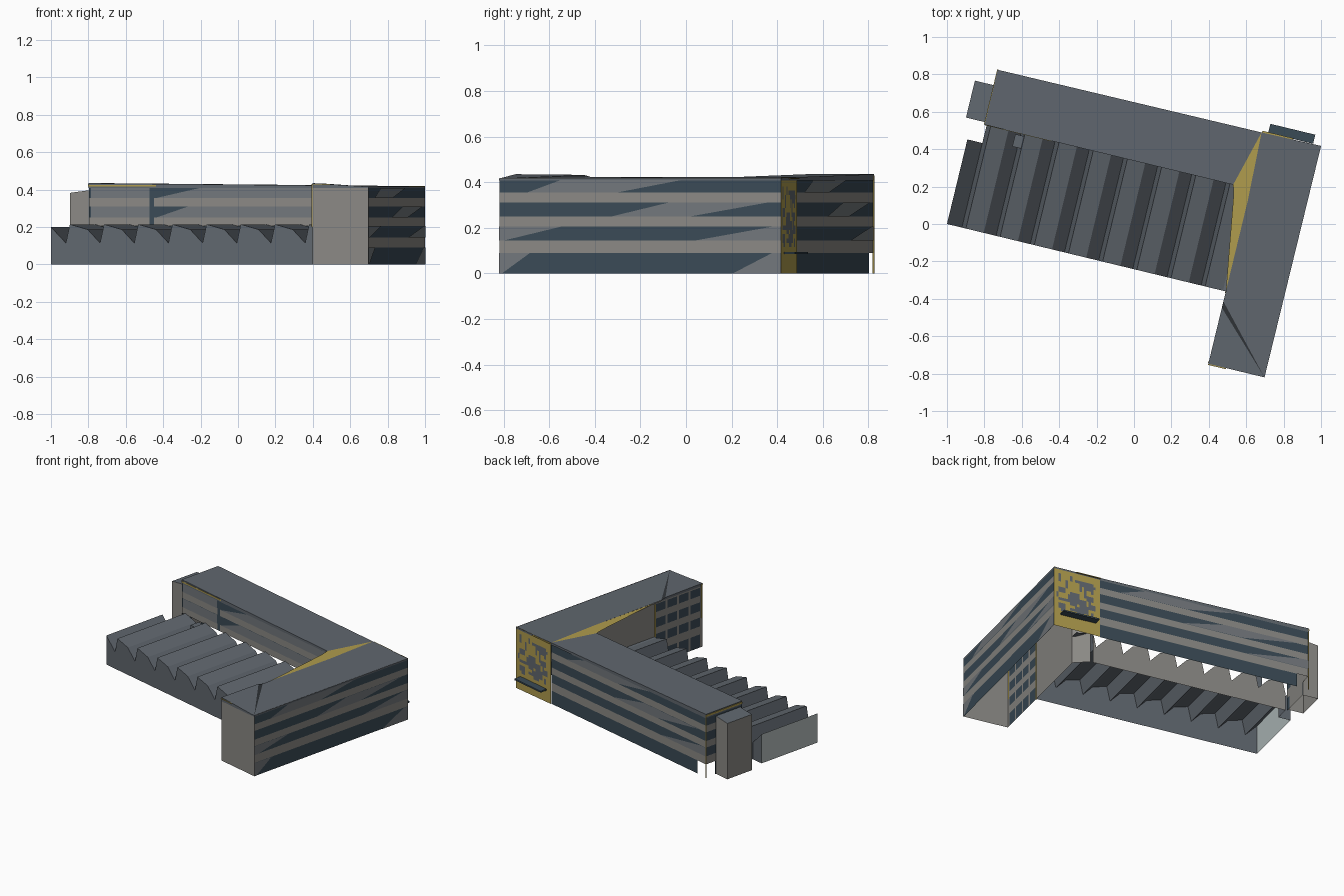
import bpy, math, random
from mathutils import Vector

if "Cube" in bpy.data.objects:
    bpy.data.objects.remove(bpy.data.objects["Cube"])

random.seed(4)
ANG = math.radians(13.6)
C, S = math.cos(ANG), math.sin(ANG)


def P(u, v, z):
    """Site axes (u along the long wing, v across it) to world."""
    return Vector((u * C + v * S, -u * S + v * C, z))


COLOURS = [("wall_grey", (.255, .248, .232)), ("slate", (.117, .135, .157)),
           ("blue_glass", (.042, .069, .092)), ("ochre", (.43, .33, .075)),
           ("pale_glass", (.17, .185, .20)), ("dark_gap", (.03, .035, .04)),
           ("pale_panel", (.46, .52, .52))]
MATS = []
for name, col in COLOURS:
    m = bpy.data.materials.new(name)
    m.diffuse_color = (*col, 1)
    m.use_nodes = True
    m.node_tree.nodes["Principled BSDF"].inputs["Base Color"].default_value = m.diffuse_color
    MATS.append(m)
WALL, SLATE, GLASS, OCHRE, PALE, DARK, PANEL = range(7)


def build(name, faces):
    """faces: list of (list of uvz points, material index)."""
    verts, polys, mats = [], [], []
    for pts, mi in faces:
        polys.append(list(range(len(verts), len(verts) + len(pts))))
        verts += [P(*p) for p in pts]
        mats.append(mi)
    me = bpy.data.meshes.new(name)
    me.from_pydata(verts, [], polys)
    for m in MATS:
        me.materials.append(m)
    for poly, mi in zip(me.polygons, mats):
        poly.material_index = mi
    bpy.context.collection.objects.link(bpy.data.objects.new(name, me))


def block(name, u0, u1, v0, v1, z0, z1, mat, z1_west=None, bottom=True, top=None):
    zw = z1 if z1_west is None else z1_west
    c = [(u0, v0, zw), (u1, v0, z1), (u1, v1, z1), (u0, v1, zw)]
    f = [(c, mat if top is None else top)]
    for i in range(4):
        a, b = c[i], c[(i + 1) % 4]
        f.append(([(a[0], a[1], z0), (b[0], b[1], z0), b, a], mat))
    if bottom:
        f.append(([(p[0], p[1], z0) for p in reversed(c)], mat))
    build(name, f)


# Window bands alternate with wall bands
LEVELS = [0, .09, .145, .205, .25, .31, .355, .41, .418]


def facade(name, p0, p1, rule, cols=(0, 1), levels=LEVELS, patches=()):
    """Wall sheet from p0 to p1, outside on the right; rule(col, row) gives the colour."""
    a, b = Vector(p0), Vector(p1)
    d = (b - a).normalized()
    off = Vector((d.y, -d.x)) * .003

    def q(s, z, o=0):
        p = a.lerp(b, s) + off * o
        return (p.x, p.y, z)
    f = []
    for i in range(len(cols) - 1):
        for j in range(len(levels) - 1):
            mi = rule(i, j)
            if mi is not None:
                s0, s1, z0, z1 = cols[i], cols[i + 1], levels[j], levels[j + 1]
                f.append(([q(s0, z0), q(s1, z0), q(s1, z1), q(s0, z1)], mi))
    # slanted pale panes inside the window bands
    for band, b0, b1, t0, t1 in patches:
        z0, z1 = LEVELS[2 * band], LEVELS[2 * band + 1]
        f.append(([q(b0, z0, 1), q(b1, z0, 1), q(t1, z1, 1), q(t0, z1, 1)], PALE))
    build(name, f)


def banded(i, j):
    return WALL if j % 2 else GLASS


PANES = [(0, 0, .01, 0, .11), (0, .83, 1, .97, .999), (1, 0, .02, 0, .22),
         (1, .7, 1, .97, .999), (2, .4, .68, .6, .95), (3, .1, .42, .22, .65)]
SOUTH = -.632

# East wing walls
facade("east_wing_east_wall", (.87, SOUTH), (.873, .64), banded, patches=PANES)
facade("east_wing_south_wall", (.562, SOUTH), (.87, SOUTH), lambda i, j: WALL)
grid = [0]
for k in range(4):
    grid += [.03 + k * .24, .23 + k * .24]
grid.append(1)
facade("east_wing_west_wall", (.562, -.235), (.562, SOUTH),
       lambda i, j: GLASS if i % 2 and j % 2 == 0 else WALL, cols=grid)

# Ochre end wall with scattered window blocks
N, M = 20, 22
cells = set()
for _ in range(52):
    i, j = random.randint(1, N - 4), random.randint(6, M - 4)
    w, h = random.randint(1, 3), random.randint(1, 3)
    cells |= {(i + a, j + b) for a in range(w) for b in range(h)}
facade("ochre_end_wall", (.873, .64), (.55, .635),
       lambda i, j: SLATE if (i, j) in cells else OCHRE,
       cols=[k / N for k in range(N + 1)], levels=[.42 * k / M for k in range(M + 1)])

# Long wing walls, with an open undercroft at the north west corner
facade("long_wing_north_wall", (.55, .63), (-.9, .627),
       lambda i, j: None if i == 1 and j == 0 else banded(i, j),
       cols=(0, .945, 1), patches=PANES[3:])
facade("long_wing_west_wall", (-.9, .627), (-.9, .329),
       lambda i, j: None if j == 0 and i == 0 else banded(i, j), cols=(0, .25, 1))
facade("long_wing_south_wall", (-.9, .329), (.466, .329),
       lambda i, j: None if j < 3 else (GLASS if i == 1 else banded(i, j)),
       cols=(0, .245, .262, 1),
       patches=[(2, .01, .245, .01, .245), (2, .27, .99, .4, .99),
                (3, .01, .245, .01, .245), (3, .27, .99, .45, .99)])

# Wall of the east wing above the hall, with a chamfer at the inner corner
facade("inner_corner_chamfer", (.466, .329), (.562, .267), lambda i, j: WALL)
facade("inner_corner_wall", (.562, .267), (.562, -.235), lambda i, j: WALL)


def roof(name, tops, outline, z0=.408, extra=()):
    """Roof sheets with a thin edge down to the wall tops."""
    f = [(t, SLATE) for t in tops] + list(extra)
    for a, b in zip(outline, outline[1:]):
        f.append(([(a[0], a[1], z0), (b[0], b[1], z0), b, a], SLATE))
    build(name, f)


# Roofs
sw, se, ne = (.562, SOUTH - .001, .435), (.871, SOUTH - .001, .416), (.874, .641, .417)
nw, mid, mid2 = (.548, .636, .422), (.562, -.29, .422), (.562, -.325, .432)
inner, lw_s, lw_n = (.466, .329, .422), (-.901, .328, .435), (-.902, .63, .435)
tip = (.562, .267, .422)
roof("east_wing_roof", [[sw, se, mid2], [mid, se, ne, nw, tip]],
     [mid, mid2, sw, se, ne, nw], extra=[([mid2, se, mid], DARK)])
roof("long_wing_roof", [[lw_s, inner, nw, lw_n]], [nw, lw_n, lw_s, inner])
build("inner_corner_roof", [([inner, (.482, .27, .421), (.562, -.235, .421),
                              tip, nw], OCHRE)])

# Ochre trims
block("north_west_post", -.904, -.898, .625, .631, 0, .43, OCHRE)
block("hall_junction_post", .558, .563, -.243, -.235, 0, .41, OCHRE)
block("south_west_post", .558, .562, SOUTH + .002, SOUTH + .012, .2, .43, OCHRE)
block("south_fascia", .562, .66, SOUTH - .007, SOUTH, .426, .428, OCHRE)
block("north_fascia", .55, .72, .636, .646, .414, .418, OCHRE)
block("west_fascia", -.905, -.9, .33, .63, .418, .43, OCHRE)
block("long_wing_fascia", -.9, -.53, .326, .329, .417, .426, OCHRE)

# Sawtooth hall
V0, V1, END, PITCH = -.235, .329, .561, .188
prof = [(-.89, .115)]
for k in range(8):
    for du, z in ((.022, .215), (.12, .187), (PITCH, .115)):
        prof.append((-.89 + k * PITCH + du, z))
prof = [p for p in prof if p[0] < END] + [(END, .19)]
hall = []
for (ua, za), (ub, zb) in zip(prof, prof[1:]):
    hall.append(([(ua, V0, za), (ub, V0, zb), (ub, V1, zb), (ua, V1, za)], SLATE))
    hall.append(([(ua, V0, 0), (ub, V0, 0), (ub, V0, zb), (ua, V0, za)], SLATE))
    if ub < .48:
        hall.append(([(ub, V1, 0), (ua, V1, 0), (ua, V1, za), (ub, V1, zb)], WALL))
hall.append(([(-.89, V1, 0), (-.89, .23, 0), (-.89, .23, .115), (-.89, V1, .115)], SLATE))
build("sawtooth_hall", hall)

# Short first bay of the hall
w, e, b = -.972, -.89, .23
build("hall_end_bay", [
    ([(w, V0, .2), (e, V0, .115), (e, b, .115), (w, b, .2)], SLATE),
    ([(w, V0, 0), (e, V0, 0), (e, V0, .115), (w, V0, .2)], SLATE),
    ([(e, b, 0), (w, b, 0), (w, b, .2), (e, b, .115)], SLATE),
    ([(w, b, 0), (w, V0, 0), (w, V0, .2), (w, b, .2)], PANEL)])

# Small additions
block("roof_vent", -.73, -.675, .25, .318, .12, .206, SLATE)
block("west_annex", -1.007, -.9, .342, .545, 0, .397, WALL, z1_west=.383,
      bottom=False, top=SLATE)
block("entrance_canopy", .583, .83, .642, .692, .084, .094, GLASS)
